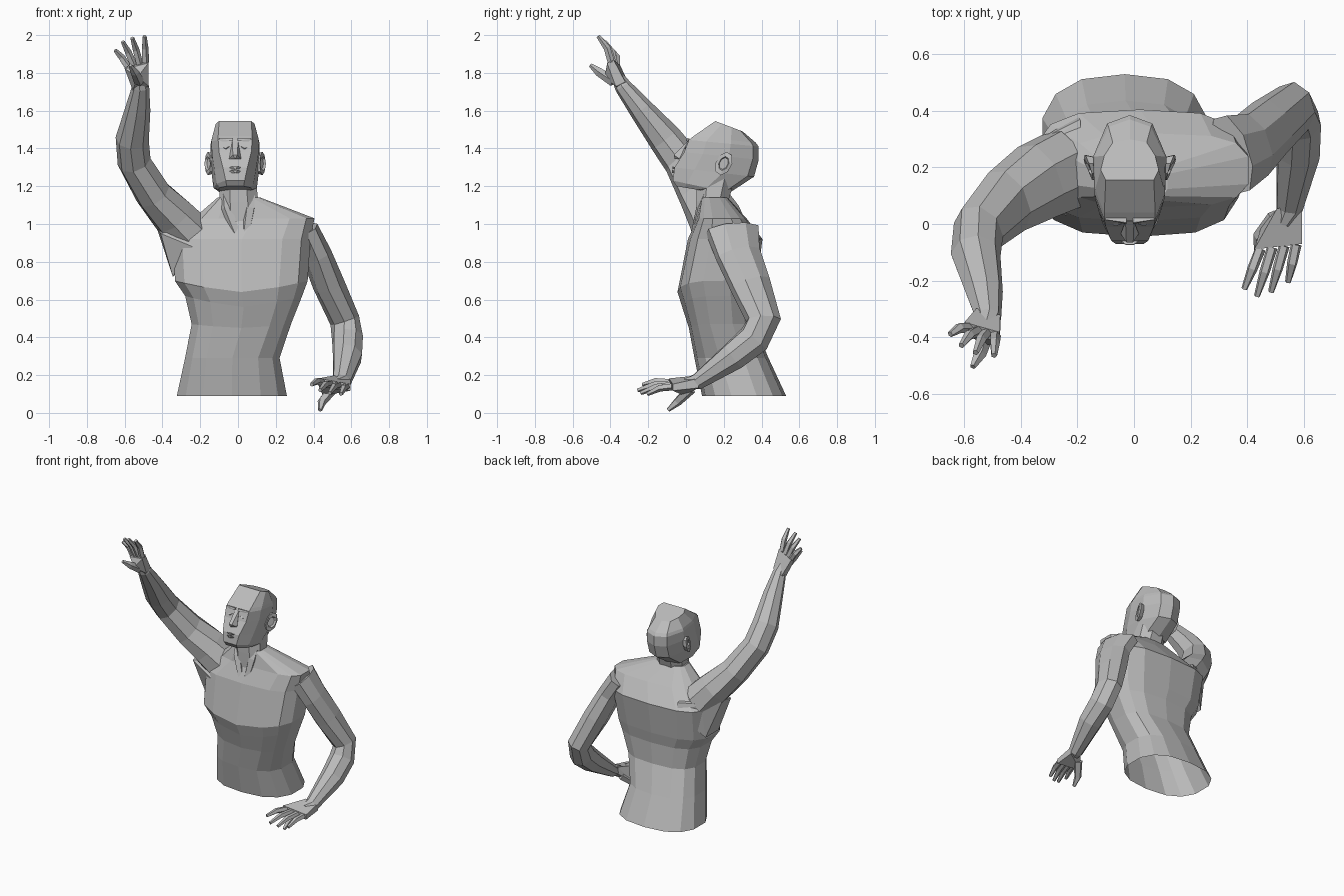
import bpy, bmesh, math
from mathutils import Vector

cube = bpy.data.objects.get("Cube")
if cube:
    bpy.data.objects.remove(cube)

# One plain grey for the whole figure
grey = bpy.data.materials.new("plain_grey")
grey.use_nodes = True
COLOUR = (0.5, 0.5, 0.5, 1)
grey.diffuse_color = COLOUR
grey.node_tree.nodes["Principled BSDF"].inputs["Base Color"].default_value = COLOUR


def finish(name, bm):
    bmesh.ops.recalc_face_normals(bm, faces=bm.faces)
    mesh = bpy.data.meshes.new(name)
    bm.to_mesh(mesh)
    bm.free()
    mesh.materials.append(grey)
    obj = bpy.data.objects.new(name, mesh)
    bpy.context.collection.objects.link(obj)
    return obj


def loft(name, rings, cap_start=True, cap_end=True):
    """Skin a list of closed rings with the same point count."""
    bm = bmesh.new()
    loops = [[bm.verts.new(p) for p in ring] for ring in rings]
    for low, high in zip(loops, loops[1:]):
        for i in range(len(low)):
            j = (i + 1) % len(low)
            bm.faces.new((low[i], low[j], high[j], high[i]))
    if cap_start:
        bm.faces.new(loops[0][::-1])
    if cap_end:
        bm.faces.new(loops[-1])
    return finish(name, bm)


def limb(name, stations, sides=8):
    """Tapered tube through (x, y, z, depth radius, width ratio) stations."""
    points = [Vector(s[:3]) for s in stations]
    rings = []
    for i, centre in enumerate(points):
        ahead = points[min(i + 1, len(points) - 1)]
        behind = points[max(i - 1, 0)]
        along = (ahead - behind).normalized()
        u = along.cross(Vector((1, 0.3, 0.1))).normalized() * stations[i][3]
        v = along.cross(u) * stations[i][4]
        turns = [math.tau * (k + 0.5) / sides for k in range(sides)]
        rings.append([centre + u * math.cos(t) + v * math.sin(t) for t in turns])
    return loft(name, rings)


def hull(name, points):
    bm = bmesh.new()
    for p in points:
        bm.verts.new(p)
    bmesh.ops.convex_hull(bm, input=bm.verts)
    return finish(name, bm)


def oval(z, left, right, front, back, power=0.65, dip=0, sides=14):
    """Boxy oval between four limits; dip lowers the middle of the front."""
    ring = []
    for k in range(sides):
        t = math.tau * (k + 0.5) / sides
        c, s = math.cos(t), math.sin(t)
        drop = dip * (1 - abs(c)) if s < 0 else 0
        c = math.copysign(abs(c) ** power, c)
        s = math.copysign(abs(s) ** power, s)
        ring.append(((left + right) / 2 + c * (right - left) / 2,
                     (front + back) / 2 + s * (back - front) / 2, z - drop))
    return ring


# Torso, open at the waist cut
loft("torso", [oval(*r) for r in (
    (0.09, -0.33, 0.265, 0.085, 0.53, 0.8),
    (0.29, -0.285, 0.225, 0.045, 0.437, 0.75),
    (0.47, -0.25, 0.285, 0.015, 0.36, 0.7, 0.02),
    (0.62, -0.285, 0.345, -0.02, 0.36, 0.7, 0.06),
    (0.7, -0.34, 0.375, -0.045, 0.375, 0.7, 0.06),
    (0.92, -0.35, 0.39, 0.01, 0.405),
    (1.03, -0.24, 0.41, 0.06, 0.32),
    (1.14, -0.11, 0.12, 0.08, 0.22),
)], cap_start=False)

# Neck with the two slanting front muscles
loft("neck", [oval(z, -0.105, right, 0.05, back, 0.9, 0, 8)
              for z, right, back in ((1.0, 0.13, 0.25), (1.12, 0.115, 0.23), (1.25, 0.1, 0.27))])
for side, label in ((-1, "right"), (1, "left")):
    limb(label + "_neck_muscle", [(side * 0.07, 0.13, 1.19, 0.03, 1),
                                  (side * 0.06, 0.085, 1.08, 0.034, 1),
                                  (0.015 + side * 0.025, 0.05, 0.95, 0.025, 1)], 5)

# Head: slanted rings from jaw to crown
HEAD_X = -0.015


def head_ring(front_y, front_z, back_y, back_z, face_w, side_w, back_w):
    spans = [(0, face_w), (0.25, (face_w + side_w) / 2 + 0.015), (0.6, side_w), (0.92, back_w)]
    half = [(w, front_y + (back_y - front_y) * t, front_z + (back_z - front_z) * t) for t, w in spans]
    right = [(HEAD_X + w, y, z) for w, y, z in half]
    left = [(HEAD_X - w, y, z) for w, y, z in reversed(half)]
    return right + [(HEAD_X, back_y, back_z)] + left


loft("head", [head_ring(*r) for r in (
    (-0.05, 1.2, 0.13, 1.17, 0.045, 0.09, 0.07),
    (-0.07, 1.23, 0.23, 1.165, 0.05, 0.115, 0.085),
    (-0.06, 1.3, 0.36, 1.25, 0.065, 0.125, 0.08),
    (-0.01, 1.38, 0.385, 1.34, 0.085, 0.13, 0.08),
    (0.015, 1.445, 0.385, 1.41, 0.09, 0.13, 0.08),
    (0.04, 1.465, 0.37, 1.43, 0.09, 0.125, 0.075),
    (0.155, 1.545, 0.3, 1.49, 0.085, 0.09, 0.06),
)])

# Nose wedge, brows, eyelids, ears and lips
hull("nose", [(HEAD_X + x, y, z) for x, y, z in (
    (-0.015, 0.01, 1.44), (0.015, 0.01, 1.44), (-0.012, -0.065, 1.365), (0.012, -0.065, 1.365),
    (-0.032, -0.035, 1.345), (0.032, -0.035, 1.345), (0, -0.06, 1.345), (0, 0.04, 1.4))])
for s, label in ((-1, "right"), (1, "left")):
    hull(label + "_brow", [(HEAD_X + s * x, y, z) for x, y, z in (
        (0.012, 0.0, 1.44), (0.012, 0.005, 1.455), (0.085, 0.015, 1.435),
        (0.085, 0.015, 1.452), (0.012, 0.04, 1.445), (0.085, 0.05, 1.44))])
    hull(label + "_eyelid", [(HEAD_X + s * x, y, z) for x, y, z in (
        (0.03, 0.0, 1.412), (0.075, 0.005, 1.41), (0.05, -0.008, 1.4),
        (0.03, 0.01, 1.39), (0.075, 0.02, 1.39))])
    outline = []
    for scale, out in ((0.85, 0.115), (1, 0.145), (0.6, 0.148), (0.5, 0.135)):
        outline.append([(HEAD_X + s * (out + 0.015 * math.cos(t)),
                         0.2 + scale * (0.045 * math.cos(t) + 0.015 * math.sin(t)),
                         1.32 + scale * 0.062 * math.sin(t))
                        for t in [math.tau * k / 8 for k in range(8)]])
    loft(label + "_ear", outline)
for label, z, y in (("upper_lip", 1.297, -0.064), ("lower_lip", 1.277, -0.066)):
    hull(label, [(HEAD_X + x, y + dy, z + dz) for x, dy, dz in (
        (-0.045, 0.015, -0.003), (0.045, 0.015, -0.003), (-0.015, -0.008, 0.008),
        (0.015, -0.008, 0.008), (0, -0.008, -0.008), (0, 0.02, 0))])

# Raised right arm, with the fold that joins it to chest and back
limb("right_arm", [(-0.25, 0.19, 0.94, 0.15, 0.85), (-0.34, 0.15, 1.04, 0.145, 0.8),
                   (-0.45, 0.08, 1.16, 0.125, 0.78), (-0.55, -0.02, 1.33, 0.1, 0.9),
                   (-0.56, -0.11, 1.45, 0.09, 0.98), (-0.53, -0.24, 1.61, 0.064, 1.05),
                   (-0.515, -0.335, 1.73, 0.045, 1), (-0.525, -0.37, 1.79, 0.03, 1)])
hull("right_shoulder_fold", [(-0.345, 0.12, 0.72), (-0.345, 0.27, 0.72), (-0.41, 0.07, 0.95),
                             (-0.43, 0.2, 0.98), (-0.24, 0.03, 0.88), (-0.2, 0.385, 0.9),
                             (-0.19, 0.12, 1.0), (-0.19, 0.37, 0.97), (-0.33, 0.3, 0.97)])

# Lowered left arm, bent forward at the elbow
limb("left_arm", [(0.345, 0.245, 0.97, 0.15, 0.5), (0.415, 0.275, 0.84, 0.125, 0.62),
                  (0.48, 0.34, 0.68, 0.112, 0.75), (0.565, 0.41, 0.49, 0.095, 0.82),
                  (0.58, 0.36, 0.39, 0.088, 0.95), (0.58, 0.25, 0.3, 0.078, 1.03),
                  (0.55, 0.06, 0.165, 0.045, 1.1), (0.53, 0.0, 0.155, 0.03, 1)])


def hand(label, wrist, knuckles, tips, thumb_base, thumb_tip, arch):
    """Palm hull plus four bent fingers and a thumb."""
    arch, wrist = Vector(arch), Vector(wrist)
    across = (Vector(knuckles[1]) - Vector(knuckles[0])).normalized()
    corners = [Vector(k) + side * arch for k in knuckles for side in (-0.7, 0.7)]
    corners += [wrist + across * a + side * arch for a in (-0.045, 0.045) for side in (-1, 1)]
    hull(label + "_palm", corners + [Vector(thumb_base)])
    for i, tip in enumerate(tips):
        root = Vector(knuckles[0]).lerp(Vector(knuckles[1]), (i + 0.5) / 4)
        middle = root.lerp(Vector(tip), 0.5) + arch * 0.5
        limb(f"{label}_finger_{i + 1}", [(*root, 0.02, 1), (*middle, 0.019, 1), (*tip, 0.011, 1)], 5)
    base = wrist.lerp(Vector(thumb_base), 0.5)
    middle = Vector(thumb_base).lerp(Vector(thumb_tip), 0.4)
    limb(label + "_thumb", [(*base, 0.03, 1), (*middle, 0.024, 1), (*thumb_tip, 0.011, 1)], 5)


hand("right", (-0.515, -0.335, 1.73), [(-0.6, -0.365, 1.83), (-0.475, -0.4, 1.86)],
     [(-0.65, -0.39, 1.92), (-0.61, -0.43, 1.965), (-0.56, -0.455, 1.985), (-0.495, -0.465, 1.995)],
     (-0.53, -0.43, 1.78), (-0.57, -0.505, 1.84), (0.0, 0.025, 0.012))
hand("left", (0.55, 0.06, 0.165), [(0.595, -0.07, 0.135), (0.425, -0.09, 0.165)],
     [(0.545, -0.205, 0.1), (0.485, -0.24, 0.105), (0.435, -0.255, 0.12), (0.39, -0.23, 0.15)],
     (0.45, -0.01, 0.09), (0.435, -0.095, 0.015), (0, 0, 0.025))
